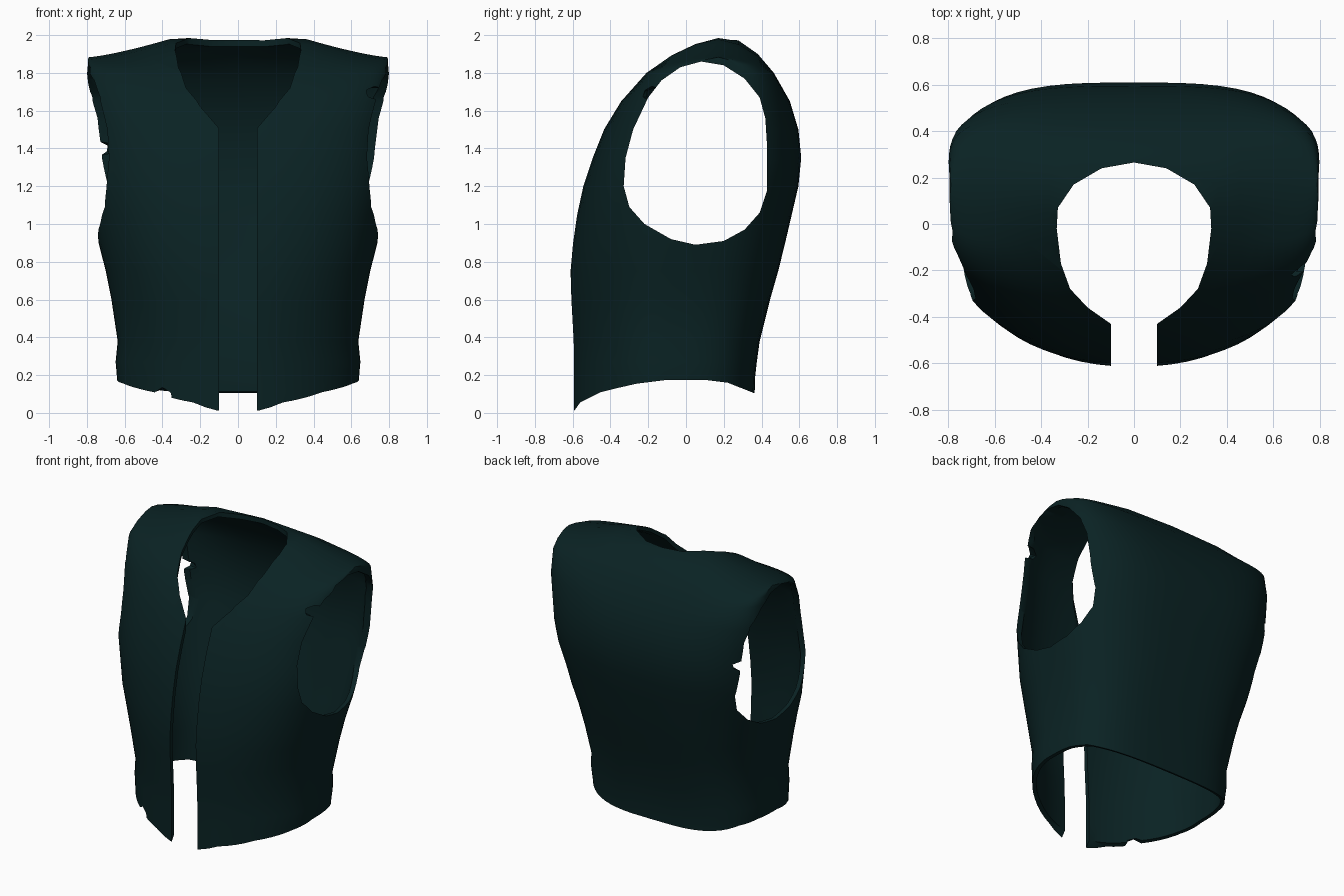
import bpy, bmesh, math
from mathutils import Vector

if "Cube" in bpy.data.objects:
    bpy.data.objects.remove(bpy.data.objects["Cube"], do_unlink=True)

cloth = bpy.data.materials.new("dark teal cloth")
cloth.use_nodes = True
colour = (0.003, 0.016, 0.017, 1)
cloth.diffuse_color = colour
bsdf = next(n for n in cloth.node_tree.nodes if n.type == "BSDF_PRINCIPLED")
bsdf.inputs["Base Color"].default_value = colour

# Torso sections: height, front y, back y, half width, chest and back squareness
SECTIONS = [
    (-0.1, -0.60, 0.36, 0.63, 1.9, 3.2), (0.18, -0.60, 0.365, 0.64, 1.9, 3.2),
    (0.27, -0.60, 0.375, 0.648, 1.9, 3.2), (0.38, -0.602, 0.39, 0.637, 1.95, 3.2),
    (0.6, -0.612, 0.445, 0.67, 2.1, 3.1), (0.75, -0.615, 0.488, 0.70, 2.2, 3.0),
    (0.9, -0.60, 0.525, 0.738, 2.35, 3.0), (1.05, -0.578, 0.56, 0.765, 2.45, 3.0),
    (1.2, -0.545, 0.595, 0.795, 2.6, 3.05), (1.35, -0.495, 0.61, 0.80, 2.75, 3.2),
    (1.5, -0.435, 0.595, 0.81, 2.85, 3.3), (1.65, -0.345, 0.55, 0.82, 3.2, 3.7),
    (1.8, -0.21, 0.465, 0.80, 4.7, 5.2), (1.9, -0.08, 0.38, 0.795, 6.0, 6.0),
    (1.97, 0.05, 0.28, 0.795, 6.0, 6.0), (2.0, 0.17, 0.17, 0.79, 6.0, 6.0),
]
SIDES = 64


def make_object(name, bm):
    bmesh.ops.recalc_face_normals(bm, faces=bm.faces)
    mesh = bpy.data.meshes.new(name)
    bm.to_mesh(mesh)
    bm.free()
    obj = bpy.data.objects.new(name, mesh)
    bpy.context.collection.objects.link(obj)
    mesh.materials.append(cloth)
    return obj


def signed_power(value, power):
    return math.copysign(abs(value) ** power, value)


def shoulder_drop(x, z):
    """Shoulders fall away outside the neck, only near the top."""
    reach = min(1, max(0, abs(x) - 0.29) / 0.5)
    return max(0, (z - 1.81) / 0.19) * 0.117 * (1 - (1 - reach) ** 1.3)


def torso(name, scale, drop):
    """Closed body form with sloping shoulders, shrunk by scale."""
    bm = bmesh.new()
    rings = []
    for z, front, back, width, chest, rear in SECTIONS:
        middle, depth = (front + back) / 2, (back - front) / 2
        ring = []
        for i in range(SIDES):
            a = math.tau * i / SIDES
            power = 2 / (rear if math.cos(a) > 0 else chest)
            x = width * signed_power(math.sin(a), power)
            y = middle + depth * signed_power(math.cos(a), power)
            top = z - shoulder_drop(x, z)
            ring.append(bm.verts.new((x * scale[0], -0.06 + (y + 0.06) * scale[1],
                                      top * scale[2] - (drop if z < 0 else 0))))
        rings.append(ring)
    bm.faces.new(rings[0])
    for low, high in zip(rings, rings[1:]):
        for i in range(SIDES):
            j = (i + 1) % SIDES
            bm.faces.new((low[i], low[j], high[j], high[i]))
    bmesh.ops.remove_doubles(bm, verts=bm.verts, dist=0.0005)
    return make_object(name, bm)


def prism(name, outline, axis):
    """Long cutter with its outline drawn across the given axis."""
    bm = bmesh.new()
    if axis == "X":
        points, travel = [(-2, a, b) for a, b in outline], (4, 0, 0)
    else:
        points, travel = [(a, b, -1) for a, b in outline], (0, 0, 4)
    face = bm.faces.new([bm.verts.new(p) for p in points])
    result = bmesh.ops.extrude_face_region(bm, geom=[face])
    moved = [v for v in result["geom"] if isinstance(v, bmesh.types.BMVert)]
    bmesh.ops.translate(bm, verts=moved, vec=travel)
    return make_object(name, bm)


def notch(name, place, size):
    bm = bmesh.new()
    bmesh.ops.create_icosphere(bm, subdivisions=1, radius=1)
    for v in bm.verts:
        v.co = Vector(place) + v.co * Vector(size)
    return make_object(name, bm)


vest = torso("vest", (1, 1, 1), 0)
lining = torso("lining_cutter", (0.96, 0.948, 0.985), 0.2)

# Round neck running into the open front
neck_side = [(0.1, -2), (0.1, -0.43), (0.2, -0.36), (0.275, -0.28), (0.315, -0.17),
             (0.333, -0.02), (0.328, 0.07), (0.26, 0.17), (0.14, 0.24)]
neck = prism("neck_cutter", neck_side + [(0, 0.265)]
             + [(-x, y) for x, y in reversed(neck_side)], "Z")

# Armholes
armholes = prism("armhole_cutter", [
    (0.08, 1.86), (0.2, 1.84), (0.31, 1.77), (0.39, 1.67), (0.42, 1.56),
    (0.43, 1.4), (0.43, 1.18), (0.39, 1.06), (0.31, 0.97), (0.2, 0.91),
    (0.05, 0.89), (-0.08, 0.92), (-0.22, 1.0), (-0.3, 1.09), (-0.33, 1.2),
    (-0.32, 1.35), (-0.28, 1.5), (-0.2, 1.67), (-0.13, 1.76), (-0.03, 1.83)], "X")

# Hem rising towards the sides
hem = prism("hem_cutter", [
    (-1, -1), (-1, 0), (-0.6, 0), (-0.56, 0.055), (-0.45, 0.11), (-0.37, 0.13),
    (-0.26, 0.155), (-0.1, 0.175), (0.1, 0.175), (0.22, 0.16), (0.36, 0.105),
    (1, 0.1), (1, -1)], "X")

# Small tears in the hem and armhole edges
tears = [
    notch("hem_tear", (-0.4, -0.48, 0.085), (0.06, 0.12, 0.05)),
    notch("right_armhole_tear", (-0.72, 0.43, 1.4), (0.12, 0.045, 0.035)),
    notch("left_armhole_tear", (0.73, -0.18, 1.69), (0.12, 0.06, 0.04)),
]

bpy.context.view_layer.objects.active = vest
for cutter in [lining, neck, armholes, hem] + tears:
    cut = vest.modifiers.new(cutter.name, "BOOLEAN")
    cut.operation = "DIFFERENCE"
    cut.solver = "EXACT"
    cut.object = cutter
    bpy.ops.object.modifier_apply(modifier=cut.name)
    bpy.data.objects.remove(cutter, do_unlink=True)

bpy.ops.object.select_all(action="DESELECT")
vest.select_set(True)
bpy.ops.object.shade_smooth_by_angle(angle=math.radians(40))
